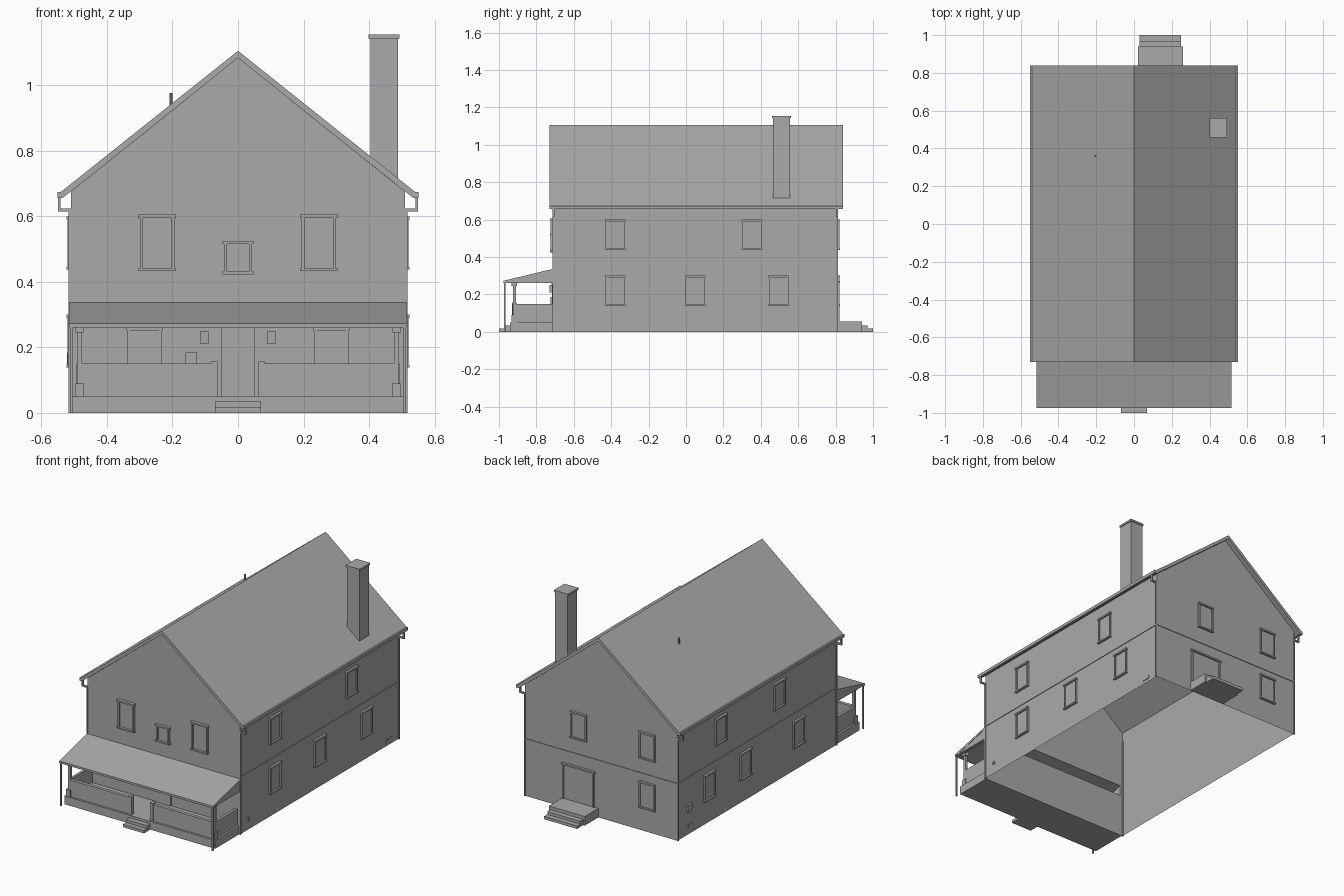
import bpy, bmesh
from mathutils import Matrix, Vector

cube = bpy.data.objects.get("Cube")
if cube:
    bpy.data.objects.remove(cube, do_unlink=True)

grey = bpy.data.materials.new("plain grey")
grey.use_nodes = True
COLOUR = (0.4, 0.4, 0.4, 1)
grey.diffuse_color = COLOUR
grey.node_tree.nodes["Principled BSDF"].inputs["Base Color"].default_value = COLOUR

# Main wall planes
WX, FRONT, BACK, EAVE, PEAK = 0.51, -0.71, 0.81, 0.675, 1.083


def finish(name, bm):
    bmesh.ops.recalc_face_normals(bm, faces=bm.faces)
    mesh = bpy.data.meshes.new(name)
    bm.to_mesh(mesh)
    bm.free()
    mesh.materials.append(grey)
    obj = bpy.data.objects.new(name, mesh)
    bpy.context.collection.objects.link(obj)
    return obj


def boxes(name, items):
    """Several boxes (x0, x1, y0, y1, z0, z1) joined as one part."""
    bm = bmesh.new()
    for x0, x1, y0, y1, z0, z1 in items:
        centre = Vector((x0 + x1, y0 + y1, z0 + z1)) / 2
        size = (abs(x1 - x0), abs(y1 - y0), abs(z1 - z0), 1)
        bmesh.ops.create_cube(bm, size=1, matrix=Matrix.Translation(centre) @ Matrix.Diagonal(size))
    return finish(name, bm)


def prism(name, points, shift):
    """Closed outline pushed along a vector."""
    bm = bmesh.new()
    face = bm.faces.new([bm.verts.new(p) for p in points])
    made = bmesh.ops.extrude_face_region(bm, geom=[face])["geom"]
    bmesh.ops.translate(bm, vec=shift, verts=[v for v in made if isinstance(v, bmesh.types.BMVert)])
    return finish(name, bm)


def on_wall(side, u0, u1, n0, n1, z0, z1):
    """Box on a wall: u runs along it, n stands out from it."""
    if side == "front":
        return (u0, u1, FRONT - n0, FRONT - n1, z0, z1)
    if side == "back":
        return (u0, u1, BACK + n0, BACK + n1, z0, z1)
    s = 1 if side == "right" else -1
    return (s * (WX + n0), s * (WX + n1), u0, u1, z0, z1)


def window(name, side, u, z0, z1, width=0.105, out=0.01, lip=0.003):
    h, t = width / 2, 0.008
    boxes(name, [
        on_wall(side, u - h, u - h + t, 0, out, z0, z1),
        on_wall(side, u + h - t, u + h, 0, out, z0, z1),
        on_wall(side, u - h - lip, u + h + lip, 0, out + 0.004, z1 - 0.01, z1),
        on_wall(side, u - h - lip, u + h + lip, 0, out + 0.004, z0 - 0.002, z0 + 0.006),
        on_wall(side, u - h, u + h, 0, 0.003, z0, z1),
    ])


# Hollow house shell, open below and behind the porch roof
bm = bmesh.new()
for y in (FRONT, BACK):
    low, high = (0.262, 0.33) if y == FRONT else (0.34, 0.34)
    outlines = [
        [(-WX, 0), (WX, 0), (WX, low), (-WX, low)],
        [(-WX, high), (WX, high), (WX, EAVE), (0, PEAK), (-WX, EAVE)],
    ]
    for outline in outlines:
        bm.faces.new([bm.verts.new((x, y, z)) for x, z in outline])
for x in (-WX, WX):
    bm.faces.new([bm.verts.new((x, y, z)) for y, z in
                  [(FRONT, 0), (BACK, 0), (BACK, EAVE), (FRONT, EAVE)]])
bmesh.ops.remove_doubles(bm, verts=bm.verts, dist=0.0001)
finish("house_walls", bm)

# Thin band between the storeys
boxes("storey_band", [
    on_wall("right", FRONT, BACK, 0, 0.004, 0.34, 0.348),
    on_wall("left", FRONT, BACK, 0, 0.004, 0.34, 0.348),
    on_wall("back", -WX, WX, 0, 0.004, 0.34, 0.348),
])

# Roof
prism("main_roof", [(x, -0.73, z) for x, z in
      [(-0.55, 0.667), (0, 1.105), (0.55, 0.667), (0.535, 0.656), (0, PEAK), (-0.535, 0.656)]],
      (0, 1.57, 0))

# Gutters and downspouts
for s, label in ((-1, "left"), (1, "right")):
    boxes(label + "_gutter", [(s * 0.537, s * 0.551, -0.73, 0.84, 0.656, 0.674)])
    for y, end in ((FRONT - 0.003, "front"), (BACK - 0.007, "back")):
        y1 = y + 0.01
        boxes(f"{label}_{end}_downspout", [
            (s * 0.541, s * 0.55, y, y1, 0.615, 0.66),
            (s * 0.508, s * 0.55, y, y1, 0.615, 0.624),
            (s * 0.508, s * 0.517, y, y1, 0, 0.624),
        ])

# Chimney and vent pipe
boxes("chimney", [(0.404, 0.488, 0.464, 0.556, 0.70, 1.145)])
boxes("chimney_cap", [(0.399, 0.493, 0.459, 0.561, 1.143, 1.155)])
bm = bmesh.new()
bmesh.ops.create_cone(bm, cap_ends=True, segments=10, radius1=0.005, radius2=0.005, depth=0.06,
                      matrix=Matrix.Translation((-0.205, 0.36, 0.947)))
finish("vent_pipe", bm)

# Side and back windows: wall, position, lower edge
openings = [("right", u, 0.14) for u in (-0.378, 0.05, 0.495)]
openings += [("right", u, 0.44) for u in (-0.378, 0.353)]
openings += [("left", u, 0.14) for u in (-0.345, 0.165, 0.51)]
openings += [("left", u, 0.44) for u in (-0.16, 0.40)]
openings += [("back", -0.31, 0.14), ("back", -0.31, 0.44), ("back", 0.15, 0.44)]
for i, (side, u, z) in enumerate(openings):
    window(f"{side}_window_{i}", side, u, z, z + 0.16)

# Front windows
for s in (-1, 1):
    window(f"front_upper_window_{s}", "front", s * 0.247, 0.435, 0.605, out=0.014, lip=0.005)
    window(f"front_lower_window_{s}", "front", s * 0.285, 0.12, 0.262, out=0.006)
    boxes(f"porch_lamp_{s}", [on_wall("front", s * 0.09, s * 0.115, 0, 0.02, 0.21, 0.25)])
window("front_small_window", "front", 0, 0.425, 0.525, width=0.084, out=0.014, lip=0.006)

# Doors
boxes("front_door", [on_wall("front", -0.05, 0.05, 0, 0.006, 0.05, 0.262)])
boxes("back_door", [
    on_wall("back", 0.045, 0.255, 0, 0.003, 0.05, 0.265),
    on_wall("back", 0.04, 0.26, 0, 0.014, 0.262, 0.272),
    on_wall("back", 0.045, 0.053, 0, 0.01, 0.05, 0.265),
    on_wall("back", 0.247, 0.255, 0, 0.01, 0.05, 0.265),
])

# Small wall fittings
boxes("letter_box", [on_wall("front", -0.16, -0.125, 0, 0.015, 0.15, 0.185)])
boxes("meter_box", [on_wall("left", 0.685, 0.725, 0, 0.012, 0.14, 0.185)])
boxes("wall_vents", [
    on_wall("left", 0.67, 0.71, 0, 0.004, 0.04, 0.06),
    on_wall("right", 0.69, 0.74, 0, 0.004, 0.02, 0.04),
    on_wall("right", -0.64, -0.625, 0, 0.008, 0.06, 0.075),
])

# Back steps
boxes("back_steps", [
    (0.02, 0.26, BACK, 0.94, 0, 0.055),
    (0.03, 0.25, 0.94, 0.97, 0, 0.035),
    (0.03, 0.25, 0.97, 1.0, 0, 0.018),
])

# Porch floor and front steps
boxes("porch_floor", [(-0.505, 0.505, -0.94, FRONT, 0, 0.05)])
boxes("front_steps", [
    (-0.07, 0.07, -0.97, -0.94, 0, 0.035),
    (-0.07, 0.07, -1.0, -0.97, 0, 0.017),
])

# Porch roof with closed ends
prism("porch_roof", [(-0.515, y, z) for y, z in
      [(-0.975, 0.26), (-0.975, 0.273), (FRONT, 0.337), (FRONT, 0.325), (-0.965, 0.26)]],
      (1.03, 0, 0))
for s in (-1, 1):
    prism(f"porch_gable_{s}", [(s * 0.513, y, z) for y, z in
          [(-0.968, 0.262), (FRONT, 0.33), (FRONT, 0.262)]], (-s * 0.02, 0, 0))

    # Low porch walls
    boxes(f"porch_rail_{s}", [
        (s * 0.075, s * 0.48, -0.928, -0.908, 0.05, 0.15),
        (s * 0.063, s * 0.083, -0.93, -0.906, 0.05, 0.157),
        (s * 0.477, s * 0.493, -0.915, FRONT, 0.05, 0.15),
    ])

    # Porch columns and drain poles
    boxes(f"porch_column_{s}", [
        (s * 0.470, s * 0.498, -0.934, -0.902, 0.05, 0.09),
        (s * 0.476, s * 0.492, -0.925, -0.910, 0.09, 0.25),
        (s * 0.471, s * 0.497, -0.932, -0.904, 0.246, 0.272),
    ])
    boxes(f"porch_drain_{s}", [(s * 0.504, s * 0.513, -0.973, -0.964, 0, 0.265)])
